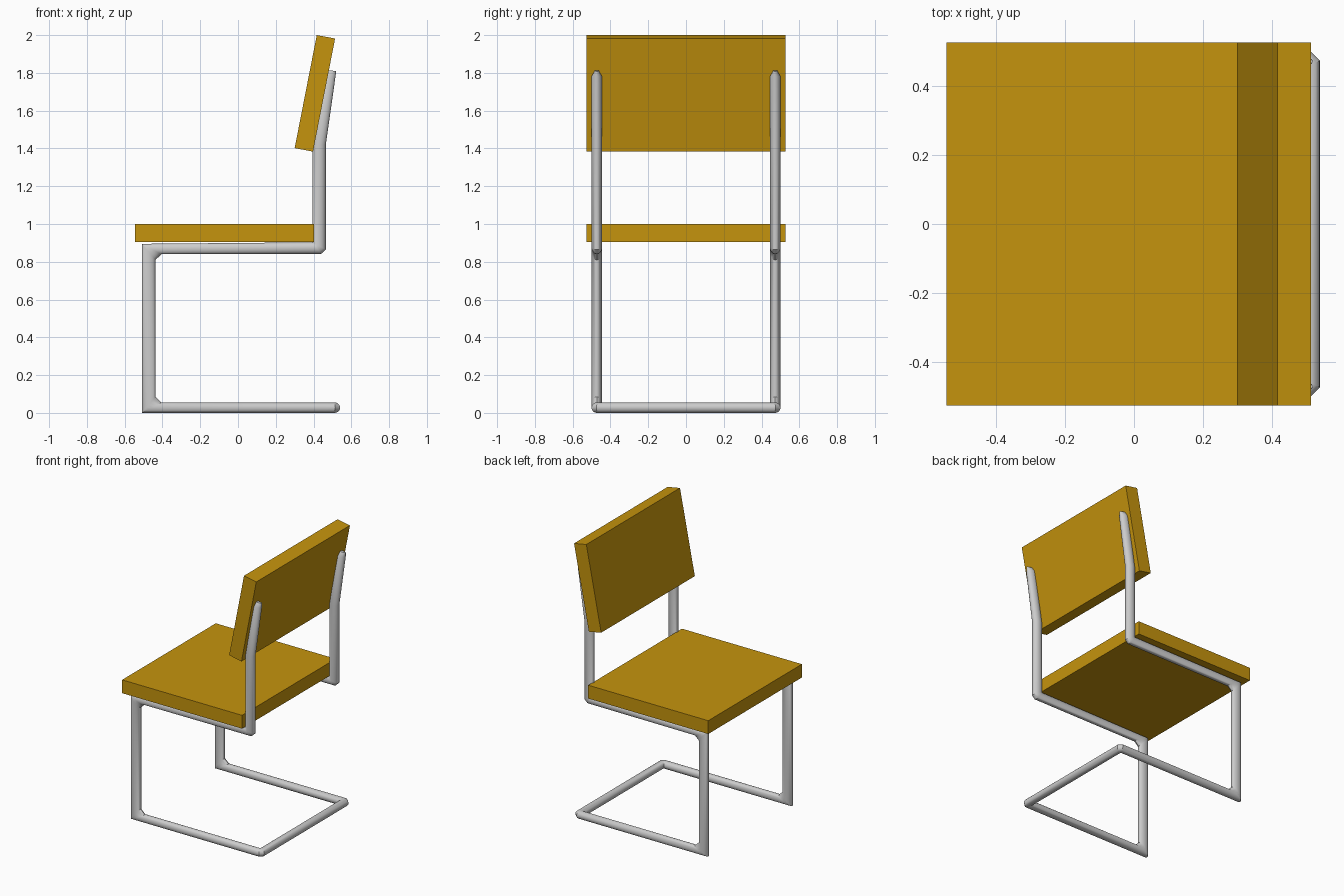
import bpy, bmesh, math
from mathutils import Vector

if "Cube" in bpy.data.objects:
    bpy.data.objects.remove(bpy.data.objects["Cube"])


def material(name, rgb):
    m = bpy.data.materials.new(name)
    m.diffuse_color = (*rgb, 1)
    m.use_nodes = True
    m.node_tree.nodes["Principled BSDF"].inputs["Base Color"].default_value = m.diffuse_color
    return m


GOLD = material("golden wood", (0.56, 0.295, 0.004))
STEEL = material("steel grey", (0.60, 0.60, 0.60))


def add_object(name, bm, mat):
    bmesh.ops.recalc_face_normals(bm, faces=bm.faces)
    me = bpy.data.meshes.new(name)
    bm.to_mesh(me)
    bm.free()
    me.materials.append(mat)
    ob = bpy.data.objects.new(name, me)
    bpy.context.collection.objects.link(ob)
    return ob


def slab(name, profile, half_width):
    """Extrude an x-z profile along y."""
    bm = bmesh.new()
    face = bm.faces.new([bm.verts.new((x, -half_width, z)) for x, z in profile])
    ext = bmesh.ops.extrude_face_region(bm, geom=[face])
    verts = [g for g in ext["geom"] if isinstance(g, bmesh.types.BMVert)]
    bmesh.ops.translate(bm, verts=verts, vec=(0, 2 * half_width, 0))
    return add_object(name, bm, GOLD)


# Seat and tilted backrest
slab("seat", [(-0.545, 0.905), (0.402, 0.905), (0.402, 1.0), (-0.545, 1.0)], 0.528)
slab("backrest", [(0.30, 1.402), (0.397, 1.383), (0.514, 1.982), (0.417, 2.0)], 0.528)

# Tubular frame: each ring is a centre plus two half axes
R, Y = 0.0275, 0.4725


def side_ring(px, pz, qx, qz, half=R):
    """Ring across the side plane, spanning points p and q."""
    p, q = Vector((px, Y, pz)), Vector((qx, Y, qz))
    return (p + q) / 2, (p - q) / 2, Vector((0, half, 0))


def floor_ring(px, py, qx, qy):
    """Ring across the floor plane, spanning points p and q."""
    p, q = Vector((px, py, R)), Vector((qx, qy, R))
    return (p + q) / 2, Vector((0, 0, -R)), (p - q) / 2


rings = [
    side_ring(0.451, 1.815, 0.52, 1.81, 0.010),      # tip of back post
    side_ring(0.446, 1.785, 0.516, 1.78),
    side_ring(0.395, 1.42, 0.465, 1.42),             # bend of back post
    side_ring(0.395, 0.903, 0.465, 0.865),           # rear seat corner
    side_ring(0.395, 0.903, 0.440, 0.842),
    side_ring(-0.509, 0.895, -0.405, 0.840),         # front seat corner
    side_ring(-0.509, 0.895, -0.437, 0.810),
    side_ring(-0.509, 0.0, -0.437, 0.085),           # front floor corner
    side_ring(-0.509, 0.0, -0.405, 0.055),
    floor_ring(0.515, 0.50, 0.485, 0.445),           # rear floor corner
    floor_ring(0.54, 0.475, 0.485, 0.445),
    floor_ring(0.54, 0.0, 0.485, 0.0),               # middle of cross bar
]

N = 20
bm = bmesh.new()
loops = []
for c, u, v in rings:
    loops.append([bm.verts.new(c + u * math.cos(2 * math.pi * i / N)
                               + v * math.sin(2 * math.pi * i / N)) for i in range(N)])
for a, b in zip(loops, loops[1:]):
    for i in range(N):
        j = (i + 1) % N
        bm.faces.new((a[i], a[j], b[j], b[i]))
bm.faces.new(loops[0])
bmesh.ops.remove_doubles(bm, verts=bm.verts, dist=1e-5)
frame = add_object("tube_frame", bm, STEEL)

# Normals of the open half tube: make sure they face outwards
top = max(frame.data.polygons, key=lambda f: f.center.z)
if top.normal.z < 0:
    frame.data.flip_normals()

bpy.ops.object.select_all(action="DESELECT")
frame.select_set(True)
bpy.context.view_layer.objects.active = frame
bpy.ops.object.shade_smooth_by_angle(angle=math.radians(30))

mirror = frame.modifiers.new("mirror", "MIRROR")
mirror.use_axis = (False, True, False)
mirror.use_clip = True
